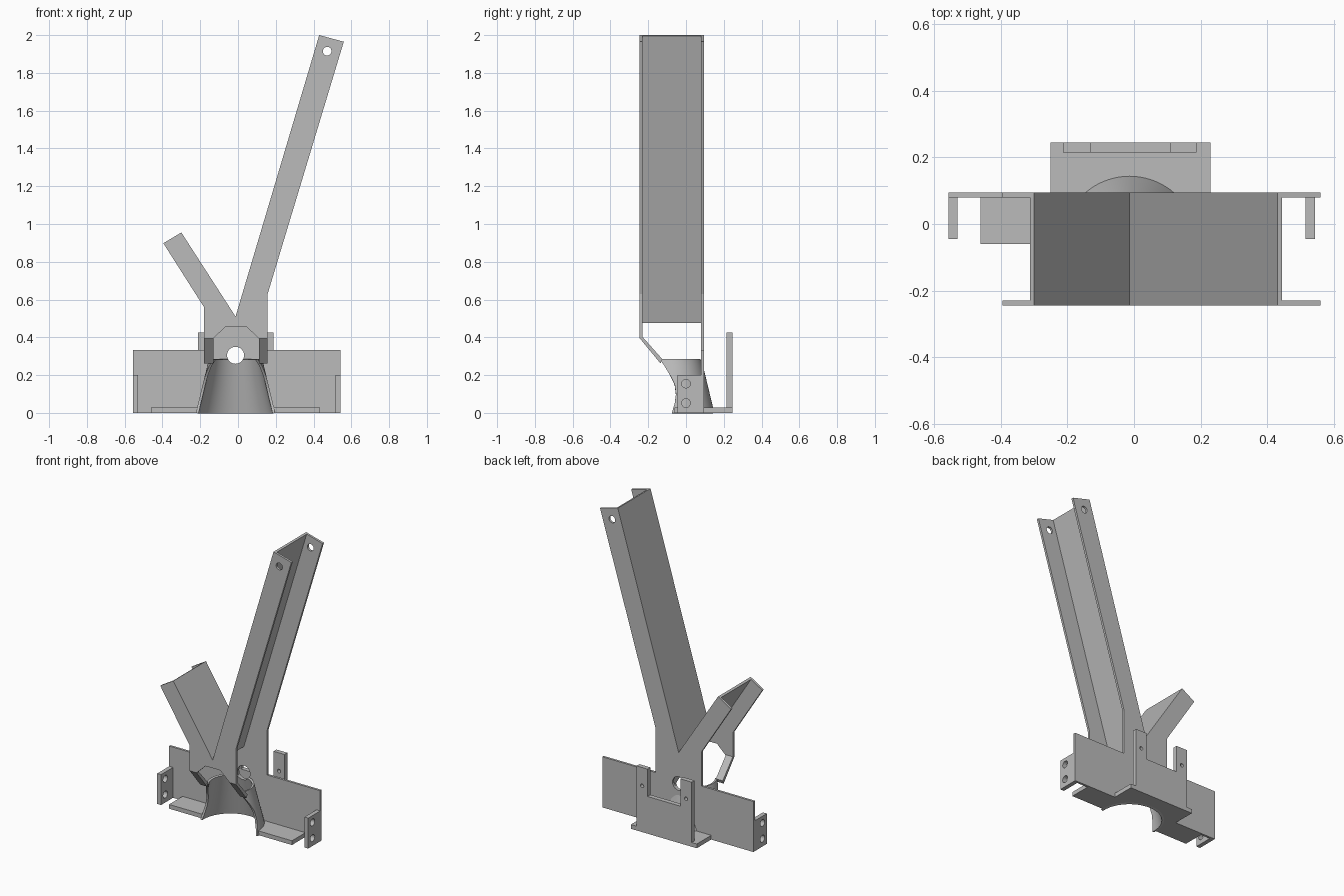
import bpy, bmesh, math
from mathutils import Vector, Matrix

if "Cube" in bpy.data.objects:
    bpy.data.objects.remove(bpy.data.objects["Cube"])

CX, CY = -0.013, -0.06          # axis of the flared collar
grey = bpy.data.materials.new("plain_grey")
grey.diffuse_color = (0.5, 0.5, 0.5, 1)
grey.use_nodes = True
grey.node_tree.nodes["Principled BSDF"].inputs["Base Color"].default_value = grey.diffuse_color


def finish(name, bm):
    bmesh.ops.recalc_face_normals(bm, faces=bm.faces)
    me = bpy.data.meshes.new(name)
    bm.to_mesh(me)
    bm.free()
    ob = bpy.data.objects.new(name, me)
    bpy.context.collection.objects.link(ob)
    me.materials.append(grey)
    return ob


def prism(name, pts, axis, lo, hi):
    """Extrude a 2D outline along an axis: x takes (y,z), y takes (x,z), z takes (x,y)."""
    bm = bmesh.new()
    def place(p, d):
        q = list(p)
        q.insert("xyz".index(axis), d)
        return bm.verts.new(q)
    face = bm.faces.new([place(p, lo) for p in pts])
    ext = bmesh.ops.extrude_face_region(bm, geom=[face])
    shift = Vector([hi - lo if a == axis else 0 for a in "xyz"])
    bmesh.ops.translate(bm, vec=shift,
                        verts=[v for v in ext["geom"] if isinstance(v, bmesh.types.BMVert)])
    return finish(name, bm)


def rect(a0, a1, b0, b1):
    return [(a0, b0), (a1, b0), (a1, b1), (a0, b1)]


def drill(axis, centre, r, length=0.2):
    """Round cutter along x or y."""
    bm = bmesh.new()
    rot = Matrix.Rotation(math.pi / 2, 4, "Y" if axis == "x" else "X")
    bmesh.ops.create_cone(bm, cap_ends=True, segments=32, radius1=r, radius2=r, depth=length,
                          matrix=Matrix.Translation(centre) @ rot)
    return finish("cutter", bm)


def collar_cutter():
    bm = bmesh.new()
    lo, hi = -0.05, 0.285
    bmesh.ops.create_cone(bm, cap_ends=True, segments=64, radius1=0.202 - 0.24 * lo,
                          radius2=0.202 - 0.24 * hi, depth=hi - lo,
                          matrix=Matrix.Translation((CX, CY, (lo + hi) / 2)))
    return finish("cutter", bm)


def apply_mod(ob):
    bpy.context.view_layer.objects.active = ob
    for m in list(ob.modifiers):
        bpy.ops.object.modifier_apply(modifier=m.name)


def cut(ob, *cutters):
    for c in cutters:
        m = ob.modifiers.new("cut", "BOOLEAN")
        m.operation, m.solver, m.object = "DIFFERENCE", "EXACT", c
        apply_mod(ob)
        bpy.data.objects.remove(c)


# Shared upper outline: long arm, crotch, short arm
arms = [(0.157, 0.63), (0.56, 1.965), (0.43, 2.0), (CX, 0.51),
        (-0.30, 0.955), (-0.395, 0.898), (-0.18, 0.56)]

# Rear plate with wide lower wings and forked arms
rear = prism("rear_plate", [(-0.557, 0), (0.543, 0), (0.543, 0.333), (0.157, 0.333)] + arms +
             [(-0.18, 0.333), (-0.557, 0.333)], "y", 0.08, 0.095)
cut(rear, collar_cutter(), drill("y", (CX, 0.09, 0.305), 0.045),
    drill("y", (0.472, 0.09, 1.915), 0.023))

# Front plate with forked arms and a chamfered notch
front = prism("front_plate", [(0.157, 0.395)] + arms +
              [(-0.18, 0.395), (-0.13, 0.395), (-0.065, 0.457), (0.043, 0.457), (0.11, 0.395)],
              "y", -0.245, -0.23)
cut(front, drill("y", (0.472, -0.24, 1.915), 0.023))

# Webs joining the two plates along the upper edges of the arms
t = 0.0147
prism("arm_web", [(0.43, 2.0), (CX, 0.51), (-0.30, 0.955),
                  (-0.30 - 0.838 * t, 0.955 - 0.546 * t), (CX, 0.475),
                  (0.43 + 0.959 * t, 2.0 - 0.283 * t)], "y", -0.235, 0.085)

# Slanted legs from the front plate back to the collar
for side, x0, x1 in (("left", -0.18, -0.13), ("right", 0.11, 0.157)):
    prism(side + "_leg", [(-0.245, 0.395), (-0.23, 0.402), (-0.125, 0.284), (-0.135, 0.262)],
          "x", x0, x1)

# Flared collar shell, trimmed along a curved front edge
trim = [(0, -0.075), (0.05, -0.06), (0.1, -0.053), (0.15, -0.06), (0.2, -0.085),
        (0.25, -0.115), (0.285, -0.14)]
bm = bmesh.new()
rows = []
for z, y in trim:
    r = 0.21 - 0.24 * z
    a = math.asin((y - CY) / r)
    rows.append([bm.verts.new((CX + r * math.cos(th), CY + r * math.sin(th), z))
                 for th in (a + (math.pi - 2 * a) * i / 40 for i in range(41))])
for low, high in zip(rows, rows[1:]):
    for i in range(40):
        bm.faces.new((low[i], low[i + 1], high[i + 1], high[i]))
me = bpy.data.meshes.new("collar")
bm.to_mesh(me)
bm.free()
collar = bpy.data.objects.new("collar", me)
bpy.context.collection.objects.link(collar)
me.materials.append(grey)
solid = collar.modifiers.new("shell", "SOLIDIFY")
solid.thickness, solid.offset = 0.014, -1
apply_mod(collar)
cut(collar, drill("y", (CX, 0.09, 0.305), 0.045))
bpy.ops.object.select_all(action="DESELECT")
collar.select_set(True)
bpy.context.view_layer.objects.active = collar
bpy.ops.object.shade_smooth_by_angle(angle=math.radians(30))

# Base flange, cut around the collar
base = prism("base_flange", [(-0.46, -0.06), (0.435, -0.06), (0.435, 0.085), (0.23, 0.085),
                             (0.23, 0.245), (-0.25, 0.245), (-0.25, 0.085), (-0.46, 0.085)],
             "z", 0, 0.028)
cut(base, collar_cutter())

# Rear upright with two raised ears
ears = prism("rear_upright", [(-0.213, 0.02), (0.188, 0.02), (0.188, 0.425), (0.108, 0.425),
                              (0.108, 0.245), (-0.13, 0.245), (-0.13, 0.425), (-0.213, 0.425)],
             "y", 0.215, 0.245)
cut(ears, *[drill("y", (x, 0.23, 0.305), 0.012) for x in (-0.172, 0.148)])

# End tabs with two bolt holes each
for side, x0 in (("left", -0.557), ("right", 0.515)):
    tab = prism(side + "_end_tab", rect(-0.045, 0.085, 0, 0.2), "x", x0, x0 + 0.028)
    cut(tab, *[drill("x", (x0, 0, z), 0.023) for z in (0.052, 0.155)])
